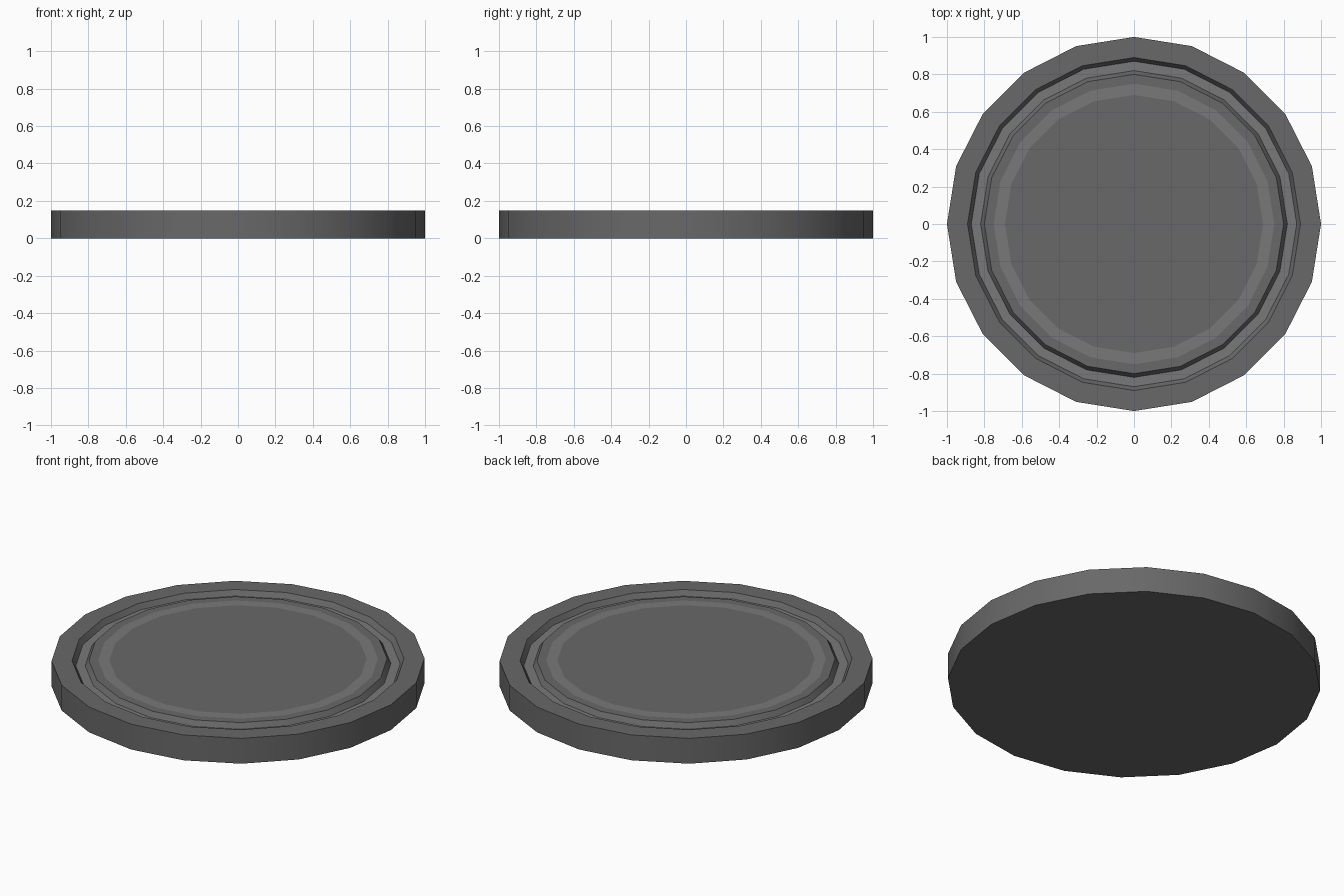
import bpy, bmesh
from math import cos, sin, tau

if "Cube" in bpy.data.objects:
    bpy.data.objects.remove(bpy.data.objects["Cube"])

SIDES = 20
H, FLOOR = 0.15, 0.12


def grey(name, v):
    m = bpy.data.materials.new(name)
    m.diffuse_color = (v, v, v, 1)
    m.use_nodes = True
    m.node_tree.nodes["Principled BSDF"].inputs["Base Color"].default_value = m.diffuse_color
    return m


# Half profile from underside, over the rim, down the groove to the flat centre
profile = [(1.0, 0), (1.0, H), (0.89, H), (0.87, FLOOR), (0.82, FLOOR),
           (0.80, H), (0.75, H), (0.69, H)]

bm = bmesh.new()
rings = [[bm.verts.new((r * cos(tau * i / SIDES), r * sin(tau * i / SIDES), z))
          for i in range(SIDES)] for r, z in profile]
for k, (a, b) in enumerate(zip(rings, rings[1:])):
    for i in range(SIDES):
        j = (i + 1) % SIDES
        f = bm.faces.new((a[i], a[j], b[j], b[i]))
        f.material_index = 1 if k in (3, 6) else 0
bm.faces.new(rings[-1])
bm.faces.new(rings[0][::-1])

mesh = bpy.data.meshes.new("round_base")
bm.to_mesh(mesh)
bm.free()
base = bpy.data.objects.new("round_base", mesh)
bpy.context.collection.objects.link(base)

# Dark body with lighter inlaid ring
mesh.materials.append(grey("dark_grey", 0.14))
mesh.materials.append(grey("light_grey", 0.19))

# Smooth wall, crisp rim and groove edges
bpy.context.view_layer.objects.active = base
base.select_set(True)
bpy.ops.object.shade_smooth_by_angle(angle=0.52)
